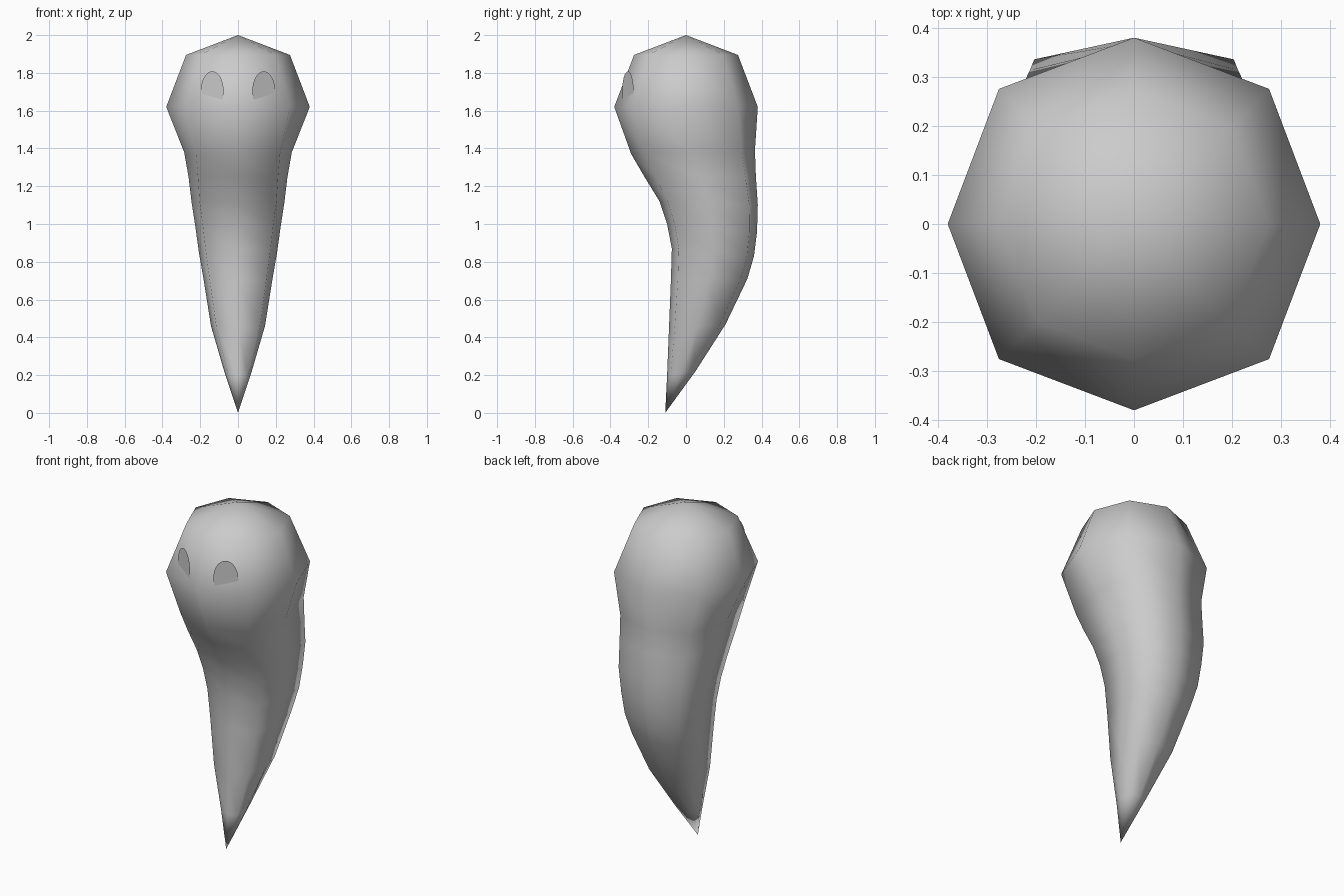
import bpy, bmesh
from math import cos, sin, pi
from mathutils import Vector

cube = bpy.data.objects.get("Cube")
if cube:
    bpy.data.objects.remove(cube, do_unlink=True)


def make_material(name, grey):
    mat = bpy.data.materials.new(name)
    mat.use_nodes = True
    colour = (grey, grey, grey, 1)
    mat.diffuse_color = colour
    mat.node_tree.nodes["Principled BSDF"].inputs["Base Color"].default_value = colour
    return mat


def add_object(name, bm, mat, smooth):
    mesh = bpy.data.meshes.new(name)
    bm.to_mesh(mesh)
    bm.free()
    mesh.materials.append(mat)
    for poly in mesh.polygons:
        poly.use_smooth = smooth
    obj = bpy.data.objects.new(name, mesh)
    bpy.context.collection.objects.link(obj)
    return obj


body_grey = make_material("pale grey", 0.6)

# Head and tapering body: front y, front z, back y, back z, half width, corner fullness
RINGS = [
    (-.275, 1.895, .275, 1.895, .275, .72),
    (-.38, 1.62, .38, 1.62, .38, .725),
    (-.29, 1.37, .365, 1.39, .285, .78),
    (-.22, 1.25, .37, 1.25, .262, .81),
    (-.14, 1.12, .38, 1.10, .245, .83),
    (-.10, 1.00, .376, .96, .225, .83),
    (-.075, .87, .36, .83, .207, .83),
    (-.08, .70, .325, .71, .182, .82),
    (-.09, .45, .21, .47, .143, .8),
    (-.10, .20, .05, .22, .07, .75),
]
SIDES = 8


def ring_points(front_y, front_z, back_y, back_z, half, corner):
    front, back = Vector((0, front_y, front_z)), Vector((0, back_y, back_z))
    centre, reach = (front + back) / 2, (back - front) / 2
    for i in range(SIDES):
        scale = corner / cos(pi / 4) if i % 2 else 1
        angle = 2 * pi * i / SIDES
        yield centre + reach * sin(angle) * scale + Vector((half * cos(angle) * scale, 0, 0))


bm = bmesh.new()
loops = [[bm.verts.new(p) for p in ring_points(*ring)] for ring in RINGS]
crown, tip = bm.verts.new((0, 0, 2)), bm.verts.new((0, -.11, 0))
for i in range(SIDES):
    j = (i + 1) % SIDES
    bm.faces.new((crown, loops[0][i], loops[0][j]))
    for upper, lower in zip(loops, loops[1:]):
        bm.faces.new((upper[i], lower[i], lower[j], upper[j]))
    bm.faces.new((loops[-1][i], tip, loops[-1][j]))
bmesh.ops.recalc_face_normals(bm, faces=bm.faces)
add_object("body", bm, body_grey, True)

# Upright oval eyes whose lower part sinks into the head
for name, side in (("left_eye", 1), ("right_eye", -1)):
    bm = bmesh.new()
    centre = Vector((side * .1365, -.3075, 1.705))
    across = Vector((side * .06, .03, 0))
    rim = [bm.verts.new(centre + across * cos(a) + Vector((0, 0, .103 * sin(a))))
           for a in (2 * pi * k / 32 for k in range(32))]
    face = bm.faces.new(rim)
    face.normal_update()
    if face.normal.y > 0:
        face.normal_flip()
    add_object(name, bm, body_grey, False)
